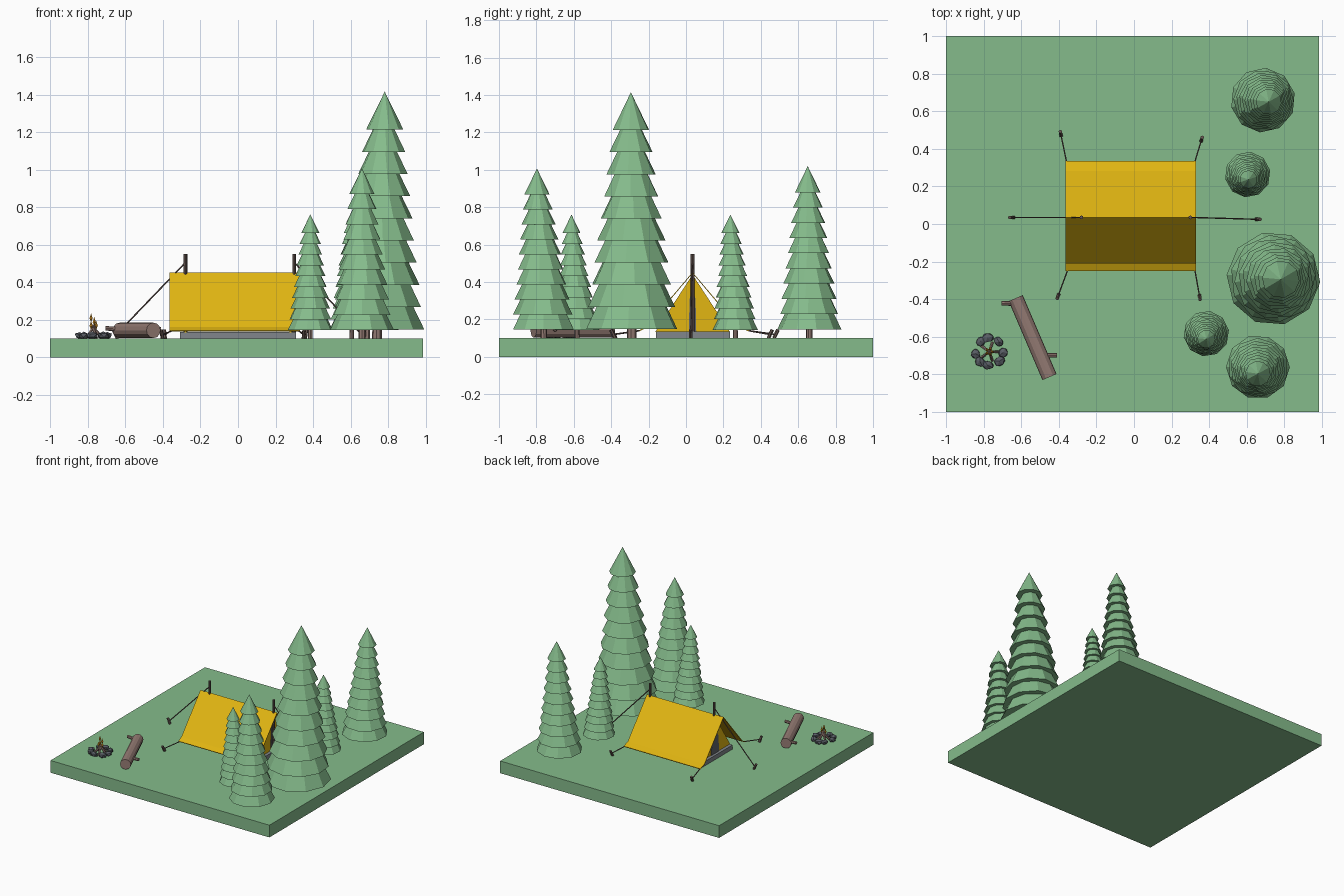
import bpy, bmesh, math, random
from mathutils import Vector, Matrix

random.seed(4)
if "Cube" in bpy.data.objects:
    bpy.data.objects.remove(bpy.data.objects["Cube"])


def material(name, r, g, b):
    m = bpy.data.materials.new(name)
    m.use_nodes = True
    m.diffuse_color = (r, g, b, 1)
    m.node_tree.nodes["Principled BSDF"].inputs["Base Color"].default_value = (r, g, b, 1)
    return m


GREEN = material("leaf green", .235, .50, .26)
YELLOW = material("tent yellow", .76, .47, .006)
BARK = material("bark brown", .30, .20, .175)
POLE = material("dark wood", .13, .09, .08)
STONE = material("slate stone", .10, .11, .13)
FLOOR = material("floor grey", .22, .24, .26)
DOOR = material("door grey", .12, .13, .14)
FLAME = material("flame orange", .75, .33, .02)


def finish(name, bm, mat):
    bmesh.ops.recalc_face_normals(bm, faces=bm.faces)
    me = bpy.data.meshes.new(name)
    bm.to_mesh(me)
    bm.free()
    me.materials.append(mat)
    ob = bpy.data.objects.new(name, me)
    bpy.context.collection.objects.link(ob)
    return ob


def box(name, lo, hi, mat):
    lo, hi = Vector(lo), Vector(hi)
    bm = bmesh.new()
    bmesh.ops.create_cube(bm, size=1, matrix=Matrix.Translation((lo + hi) / 2) @ Matrix.Diagonal((*(hi - lo), 1)))
    return finish(name, bm, mat)


def add_rod(bm, a, b, r1, r2=None, sides=8):
    a, b = Vector(a), Vector(b)
    d = b - a
    mat = Matrix.Translation((a + b) / 2) @ d.to_track_quat('Z', 'Y').to_matrix().to_4x4()
    bmesh.ops.create_cone(bm, cap_ends=True, segments=sides, radius1=r1,
                          radius2=r1 if r2 is None else r2, depth=d.length, matrix=mat)


def rod(name, a, b, r1, mat, r2=None, sides=8):
    bm = bmesh.new()
    add_rod(bm, a, b, r1, r2, sides)
    return finish(name, bm, mat)


def plate(name, x, outline, mat, thick):
    """Flat outline in the yz plane, extruded along x."""
    bm = bmesh.new()
    f = bm.faces.new([bm.verts.new((x, y, z)) for y, z in outline])
    ext = bmesh.ops.extrude_face_region(bm, geom=[f])
    bmesh.ops.translate(bm, vec=(thick, 0, 0),
                        verts=[v for v in ext["geom"] if isinstance(v, bmesh.types.BMVert)])
    return finish(name, bm, mat)


# Ground slab
TOP = 0.10
box("ground", (-1, -1, 0), (0.985, 1, TOP), GREEN)


# Fir trees: stacked tapering tiers that lean slightly towards the tip
def tree(name, x, y, tip_x, tip_y, size):
    base = Vector((x, y, TOP + .04 + .01 * size))
    height = 1.265 * size
    lean = Vector((tip_x - x, tip_y - y, height))
    bm = bmesh.new()
    tiers = 10
    step = 0.84 / (tiers - 1)
    for i in range(tiers):
        t = i * step
        r = (0.25 - 0.15 * i / (tiers - 1)) * size
        last = i == tiers - 1
        end = 1 if last else t + step * 1.08
        rt = 0 if last else r - 0.062 * size
        spin = random.random()
        res = bmesh.ops.create_cone(bm, cap_ends=True, segments=10, radius1=r, radius2=rt,
                                    depth=(end - t) * height, matrix=Matrix.Rotation(spin, 4, 'Z'))
        bmesh.ops.translate(bm, verts=res["verts"], vec=base + lean * (t + end) / 2)
    finish(name, bm, GREEN)
    rod(name + "_trunk", (x, y, TOP), base + lean * .05, .026 * size, BARK)


tree("tall_tree", .74, -.29, .785, -.295, 1)
tree("back_tree", .685, .66, .72, .65, .69)
tree("front_tree", .66, -.76, .66, -.80, .68)
tree("small_front_tree", .385, -.582, .385, -.615, .487)
tree("small_back_tree", .605, .265, .61, .235, .487)

# Tent floor, inner gables and doors
MID = 0.035
box("tent_floor", (-.31, -.16, TOP), (.31, .235, .135), FLOOR)
for side, half, tall in ((-1, .05, .32), (1, .02, .36)):
    end = "left" if side > 0 else "right"
    plate(end + "_gable", side * .275, [(MID - .2, .133), (MID + .2, .133), (MID, .44)], YELLOW, side * .01)
    plate(end + "_door", side * .285,
          [(MID - half, .133), (MID + half, .133), (MID + half * .8, tall - .05), (MID, tall),
           (MID - half * .8, tall - .05)], DOOR, side * .005)

# Rain cover with flared lower hems
profile = [(-.25, .14), (-.21, .16), (MID, .45), (.28, .16), (.335, .14)]
bm = bmesh.new()
rows = [[bm.verts.new((x, y, z)) for y, z in profile] for x in (-.365, .33)]
for i in range(len(profile) - 1):
    bm.faces.new((rows[0][i], rows[0][i + 1], rows[1][i + 1], rows[1][i]))
cover = finish("rain_cover", bm, YELLOW)
solid = cover.modifiers.new("cloth", 'SOLIDIFY')
solid.thickness = 0.006
solid.offset = 0

# Poles, ropes and pegs
for name, x in (("right_pole", -.28), ("left_pole", .30)):
    rod(name, (x, MID, TOP), (x, MID, .55), .01, POLE)
ropes = [((-.285, MID, .50), (-.65, .035)), ((.305, MID, .50), (.66, .025)),
         ((-.36, .335, .14), (-.39, .48)), ((.325, .335, .14), (.36, .45)),
         ((-.355, -.25, .14), (-.405, -.385)), ((.325, -.25, .14), (.35, -.39))]
for i, (start, (px, py)) in enumerate(ropes):
    out = Vector((px - start[0], py - start[1], 0)).normalized()
    foot = Vector((px, py, TOP))
    rod(f"rope_{i + 1}", start, foot + Vector((0, 0, .02)), .004, POLE, sides=6)
    rod(f"peg_{i + 1}", foot - out * .01, foot + out * .012 + Vector((0, 0, .045)), .01, POLE, sides=6)

# Fallen log with two branch stubs
bm = bmesh.new()
add_rod(bm, (-.63, -.395, .144), (-.45, -.815, .144), .041, sides=12)
add_rod(bm, (-.62, -.425, .15), (-.705, -.422, .155), .012)
add_rod(bm, (-.49, -.70, .145), (-.41, -.70, .15), .012)
finish("fallen_log", bm, BARK)

# Campfire: stone ring, leaning sticks and flames
FX, FY = -.77, -.68
for i in range(8):
    a = math.tau * i / 8 + random.uniform(-.15, .15)
    bm = bmesh.new()
    bmesh.ops.create_icosphere(bm, subdivisions=1, radius=1)
    for v in bm.verts:
        v.co *= random.uniform(.8, 1.1)
    place = Matrix.Translation((FX + .073 * math.cos(a), FY + .073 * math.sin(a), TOP + .016))
    bmesh.ops.transform(bm, verts=bm.verts, matrix=place @ Matrix.Rotation(a, 4, 'Z')
                        @ Matrix.Diagonal((.028, .034, .022, 1)))
    finish(f"fire_stone_{i + 1}", bm, STONE)
for i in range(5):
    a = math.tau * i / 5
    d = Vector((math.cos(a), math.sin(a), 0))
    c = Vector((FX, FY, TOP))
    rod(f"fire_stick_{i + 1}", c + d * .05, c - d * .01 + Vector((0, 0, .07)), .008, BARK, sides=6)
    f = c + d * .015 + Vector((0, 0, .05 + .02 * (i % 3)))
    bm = bmesh.new()
    add_rod(bm, f, f + Vector((0, 0, .018)), .001, .009, 5)
    add_rod(bm, f + Vector((0, 0, .018)), f + Vector((0, 0, .045)), .009, 0, 5)
    finish(f"flame_{i + 1}", bm, FLAME)
